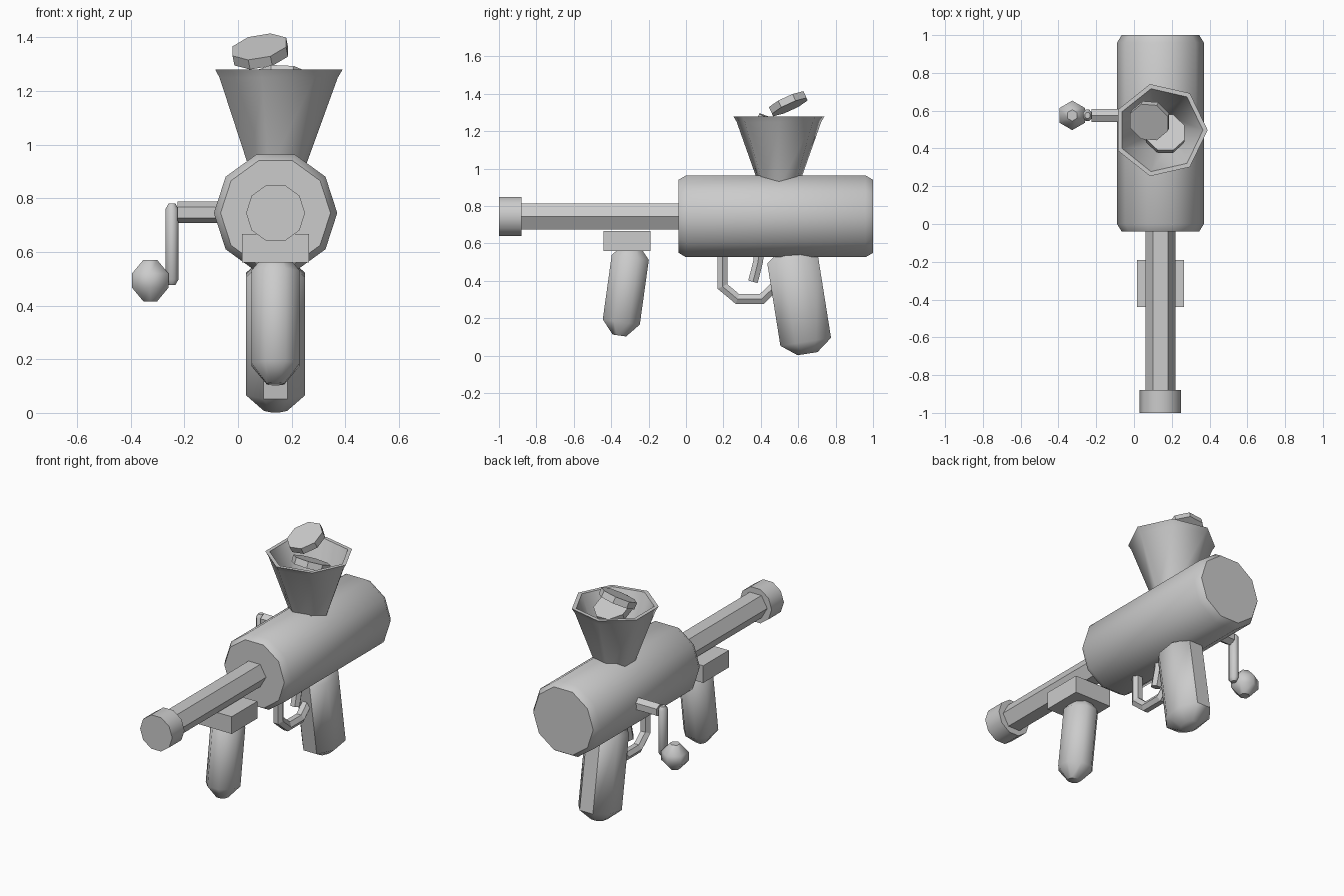
import bpy, bmesh, math
from mathutils import Vector

if "Cube" in bpy.data.objects:
    bpy.data.objects.remove(bpy.data.objects["Cube"])

grey = bpy.data.materials.new("plain_grey")
grey.diffuse_color = (0.6, 0.6, 0.6, 1)
grey.use_nodes = True
grey.node_tree.nodes["Principled BSDF"].inputs["Base Color"].default_value = grey.diffuse_color
CX, CZ = 0.14, 0.745          # main axis of the body and barrel


def finish(name, bm, smooth=None):
    bmesh.ops.recalc_face_normals(bm, faces=bm.faces)
    mesh = bpy.data.meshes.new(name)
    bm.to_mesh(mesh)
    bm.free()
    mesh.materials.append(grey)
    ob = bpy.data.objects.new(name, mesh)
    bpy.context.collection.objects.link(ob)
    if smooth:
        bpy.ops.object.select_all(action='DESELECT')
        ob.select_set(True)
        bpy.context.view_layer.objects.active = ob
        bpy.ops.object.shade_smooth_by_angle(angle=math.radians(smooth))
    return ob


def skin(bm, rings):
    """Join rings of vertices with quads and cap both ends."""
    n = len(rings[0])
    for a, b in zip(rings, rings[1:]):
        for i in range(n):
            j = (i + 1) % n
            bm.faces.new((a[i], a[j], b[j], b[i]))
    bm.faces.new(rings[0])
    bm.faces.new(rings[-1])


def turned(name, origin, axis, profile, sides, phase=0.0, scale=(1, 1), smooth=None):
    """Sweep (distance, radius) pairs round an axis."""
    d = Vector(axis).normalized()
    u = Vector((0, 1, 0)) if abs(d.x) > 0.9 else Vector((1, 0, 0))
    u = (u - d * u.dot(d)).normalized()
    v = d.cross(u)
    bm = bmesh.new()
    rings = []
    for t, r in profile:
        ring = []
        for i in range(sides):
            a = phase + math.tau * i / sides
            ring.append(bm.verts.new(Vector(origin) + d * t
                        + u * (r * scale[0] * math.cos(a)) + v * (r * scale[1] * math.sin(a))))
        rings.append(ring)
    skin(bm, rings)
    return finish(name, bm, smooth)


def capsule(name, p, q, r, tip, cap, sides, phase=0.0, scale=(1, 1), smooth=None):
    """Prism between ring centres p and q with a chamfered cap on each end."""
    axis = Vector(q) - Vector(p)
    n = axis.length
    return turned(name, p, axis, [(-cap, tip), (0, r), (n, r), (n + cap, tip)],
                  sides, phase, scale, smooth)


def tube(name, path, half_x, half_w):
    """Diamond-section bar along a path of (y, z) points."""
    pts = [Vector((CX, y, z)) for y, z in path]
    bm = bmesh.new()
    rings = []
    for i, p in enumerate(pts):
        a = (p - pts[i - 1]).normalized() if i else (pts[1] - p).normalized()
        b = (pts[i + 1] - p).normalized() if i < len(pts) - 1 else a
        t = (a + b).normalized()
        side = Vector((0, -t.z, t.y)) * (half_w / max(t.dot(a), 0.5))
        x = Vector((half_x, 0, 0))
        rings.append([bm.verts.new(p + o) for o in
                      (x, x * 0.5 + side, -x * 0.5 + side, -x, -x * 0.5 - side, x * 0.5 - side)])
    skin(bm, rings)
    return finish(name, bm)


# Body, barrel and muzzle
turned("body", (CX, -0.04, CZ), (0, 1, 0),
       [(0, 0.205), (0.04, 0.23), (1.0, 0.23), (1.04, 0.205)], 10, smooth=50)
turned("barrel", (CX, -0.9, CZ), (0, 1, 0), [(0, 0.08), (0.92, 0.08)], 6)
turned("muzzle", (CX, -1, CZ), (0, 1, 0), [(0, 0.11), (0.12, 0.11)], 10, smooth=50)

# Grips and the block over the front one
octo = math.pi / 8
k = 1 / math.cos(octo)
capsule("rear_grip", (CX, 0.57, 0.514), (CX, 0.64, 0.074), 0.137 * k, 0.054 * k, 0.064, 8,
        octo, (0.8, 1), 50)
capsule("front_grip", (CX, -0.298, 0.525), (CX, -0.346, 0.18), 0.1 * k, 0.036 * k, 0.073, 8,
        octo, (0.9, 1), 50)
bm = bmesh.new()
bmesh.ops.create_cube(bm, size=1)
bmesh.ops.scale(bm, vec=(0.25, 0.25, 0.106), verts=bm.verts)
bmesh.ops.translate(bm, vec=(CX, -0.315, 0.613), verts=bm.verts)
finish("grip_block", bm)

# Trigger and guard
tube("trigger_guard", [(0.195, 0.57), (0.195, 0.37), (0.275, 0.303), (0.405, 0.303), (0.49, 0.385)],
     0.032, 0.026)
tube("trigger", [(0.395, 0.58), (0.385, 0.5), (0.358, 0.395)], 0.03, 0.026)

# Crank on the left side
turned("crank_shaft", (-0.225, 0.575, 0.747), (1, 0, 0), [(0, 0.04), (0.2, 0.04)], 6, math.pi / 2)
capsule("crank_arm", (-0.246, 0.575, 0.76), (-0.246, 0.575, 0.497), 0.026, 0.014, 0.02, 8,
        octo, (1, 1.25), 50)
capsule("crank_knob", (-0.327, 0.575, 0.52), (-0.327, 0.575, 0.466), 0.078, 0.03, 0.05, 6,
        math.pi / 2, smooth=50)

# Funnel and the two discs dropping into it
turned("funnel", (CX, 0.497, 0), (0, 0, 1),
       [(0.9, 0.105), (1.25, 0.232), (1.28, 0.25), (1.28, 0.225), (0.93, 0.09)], 7, smooth=55)
for name, centre, normal in (("upper_disc", (0.083, 0.547, 1.347), (-0.2, -0.46, 1)),
                             ("lower_disc", (0.165, 0.478, 1.237), (0.05, 0.42, 1))):
    turned(name, centre, normal, [(-0.02, 0.11), (0.02, 0.11)], 8, octo)
